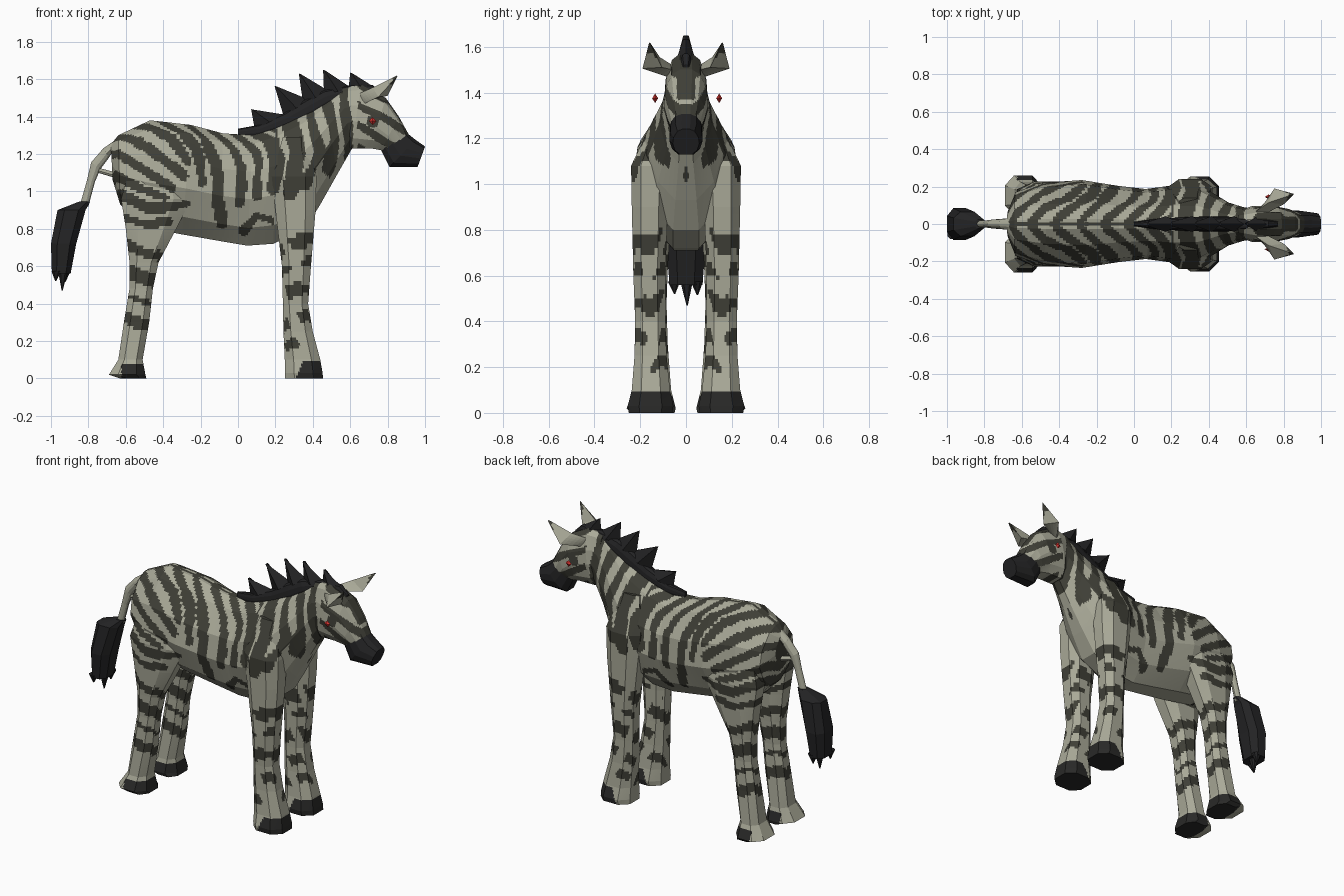
import bpy, bmesh, math
from mathutils import Vector

# colours
def mat(name, r, g, b):
    m = bpy.data.materials.new(name)
    m.diffuse_color = (r, g, b, 1)
    return m

MATS = [mat("pale_coat", 0.40, 0.40, 0.315), mat("dark_stripe", 0.050, 0.050, 0.038),
        mat("black_hair", 0.017, 0.017, 0.018), mat("hoof_grey", 0.022, 0.022, 0.021),
        mat("red_eye", 0.70, 0.035, 0.03)]
COAT, STRIPE, HAIR, HOOF, EYE = range(5)

# painted strokes on the flank: half width, then x, z points
STROKES = [
    (0.027, -0.33, 1.37, -0.22, 1.22, -0.19, 1.05), (0.028, -0.50, 1.37, -0.36, 1.28, -0.27, 1.16),
    (0.028, -0.60, 1.31, -0.44, 1.21, -0.29, 1.09), (0.026, -0.66, 1.21, -0.52, 1.12, -0.36, 1.02),
    (0.024, -0.66, 1.09, -0.52, 1.02, -0.39, 0.97), (0.026, -0.63, 0.98, -0.47, 0.91, -0.28, 0.93),
    (0.024, -0.60, 0.86, -0.48, 0.82, -0.38, 0.84), (0.030, -0.20, 1.35, -0.12, 1.15, -0.09, 0.83),
    (0.027, -0.07, 1.32, 0.02, 1.13, 0.01, 0.93), (0.025, 0.06, 1.31, 0.11, 1.15, 0.10, 0.98),
    (0.022, 0.03, 0.79, 0.10, 0.87, 0.19, 0.84), (0.040, 0.17, 1.32, 0.21, 1.18, 0.19, 1.02),
    (0.045, 0.27, 1.39, 0.32, 1.20, 0.28, 0.99), (0.027, 0.38, 1.43, 0.44, 1.22, 0.36, 1.04),
    (0.027, 0.47, 1.50, 0.52, 1.27, 0.47, 1.12), (0.027, 0.56, 1.57, 0.58, 1.38, 0.59, 1.24)]

def wave(p):
    return math.sin(2 * math.pi * p)

def seg_dist(px, pz, ax, az, bx, bz):
    dx, dz = bx - ax, bz - az
    t = max(0, min(1, ((px - ax) * dx + (pz - az) * dz) / (dx * dx + dz * dz)))
    return math.hypot(px - ax - t * dx, pz - az - t * dz)

def on_stroke(x, z):
    rough = 0.006 * wave(4 * z + 3 * x)
    return any(min(seg_dist(x, z, *s[1:5]), seg_dist(x, z, *s[3:7])) < s[0] + rough
               for s in STROKES)

# coat pattern over the whole animal
def coat(c):
    x, y, z = c
    a = abs(y)
    wob = 0.10 * math.sin(9 * z + 5 * x) + 0.05 * math.sin(23 * z - 11 * x)
    if z < 0.80 and -0.33 < x < 0.19:                     # plain belly
        return STRIPE if on_stroke(x, z) and a > 0.1 else COAT
    if x < -0.3 and z < 0.77:                             # hind leg bands
        if z < 0.075 and x > -0.625:
            return HOOF
        h = z + 0.35 * (x + 0.52) + 0.02 * wave(a * 9)
        bands = ((0.67, 0.03), (0.53, 0.04), (0.40, 0.015), (0.28, 0.035))
        return STRIPE if any(abs(h - m) < w for m, w in bands) else COAT
    if x > 0.19 and z < 0.86:                             # front leg bands
        if z < 0.09 and x > 0.31 + 0.4 * z:
            return HOOF
        h = z - 0.4 * (x - 0.32) + 0.02 * wave(a * 8)
        bands = ((0.71, 0.045), (0.59, 0.02), (0.46, 0.04), (0.30, 0.033), (0.18, 0.03))
        patch = wave(x * 5 + a * 6 + z * 3) > -0.45
        return STRIPE if patch and any(abs(h - m) < w for m, w in bands) else COAT
    if x > 0.64 and z > 1.2:                              # face
        if math.hypot(x - 0.72, z - 1.375) < 0.035:
            return STRIPE
        if a < 0.04 and 1.37 < z < 1.51:
            return STRIPE
        return STRIPE if wave((z + 0.55 * x) / 0.105 + wob) > 0.3 else COAT
    if a < 0.010 and z > 1.2 and x < 0.3:                 # line along the spine
        return STRIPE
    inset = max(0, 0.12 - a)                              # chevrons over back and chest
    if x < 0.2:
        x += 0.8 * inset
    elif z < 1.25:
        z += 0.8 * inset
    return STRIPE if on_stroke(x, z) else COAT

def finish(name, bm, rule):
    bmesh.ops.recalc_face_normals(bm, faces=bm.faces)
    for f in bm.faces:
        f.material_index = rule(f.calc_center_median()) if callable(rule) else rule
    me = bpy.data.meshes.new(name)
    bm.to_mesh(me)
    bm.free()
    for m in MATS:
        me.materials.append(m)
    ob = bpy.data.objects.new(name, me)
    bpy.context.collection.objects.link(ob)
    return ob

# skin a row of rings, optionally refined so the stripes can be cut into it
def skin(name, rings, rule, cuts=0):
    bm = bmesh.new()
    vs = [[bm.verts.new(p) for p in r] for r in rings]
    n = len(vs[0])
    for r, q in zip(vs, vs[1:]):
        for i in range(n):
            j = (i + 1) % n
            bm.faces.new((r[i], r[j], q[j], q[i]))
    bm.faces.new(vs[0])
    bm.faces.new(vs[-1])
    if cuts:
        bmesh.ops.subdivide_edges(bm, edges=bm.edges[:], cuts=cuts, use_grid_fill=True)
    return finish(name, bm, rule)

# body cross-section between a spine point and a belly point
SHAPE = [(0.0, 0.12), (0.08, 0.48), (0.33, 0.90), (0.58, 1.0), (0.84, 0.74), (1.0, 0.28)]
def hoop(xt, zt, xb, zb, w, box=1):
    t, b = Vector((xt, 0, zt)), Vector((xb, 0, zb))
    half = [(t.lerp(b, k), w * s ** box) for k, s in SHAPE]
    return [p + Vector((0, y, 0)) for p, y in half] + \
           [p - Vector((0, y, 0)) for p, y in reversed(half)]

# level eight-sided ring
def slab(z, x0, x1, y0, y1, s=1):
    cx, cy, hx, hy = (x0 + x1) / 2, (y0 + y1) / 2, (x1 - x0) / 2, (y1 - y0) / 2
    k = 0.5
    pts = [(1, -k), (1, k), (k, 1), (-k, 1), (-1, k), (-1, -k), (-k, -1), (k, -1)]
    return [Vector((cx + hx * a, s * (cy + hy * b), z)) for a, b in pts]

# torso and neck
skin("torso", [hoop(*r) for r in (
    (-0.68, 1.25, -0.67, 1.06, 0.07), (-0.64, 1.30, -0.63, 0.93, 0.17),
    (-0.47, 1.38, -0.51, 0.81, 0.22), (-0.25, 1.355, -0.30, 0.77, 0.235),
    (-0.08, 1.31, -0.10, 0.735, 0.205), (0.08, 1.30, 0.05, 0.71, 0.187),
    (0.20, 1.34, 0.19, 0.72, 0.205), (0.34, 1.41, 0.36, 0.80, 0.20),
    (0.40, 1.44, 0.44, 0.93, 0.165), (0.47, 1.49, 0.53, 1.09, 0.115),
    (0.55, 1.55, 0.61, 1.23, 0.09), (0.63, 1.56, 0.66, 1.26, 0.08))], coat, 11)

# head and muzzle
skin("head", [hoop(*r, 0.6) for r in (
    (0.56, 1.555, 0.56, 1.28, 0.07), (0.66, 1.57, 0.605, 1.23, 0.095),
    (0.79, 1.50, 0.71, 1.23, 0.097), (0.86, 1.40, 0.765, 1.22, 0.085),
    (0.915, 1.30, 0.79, 1.21, 0.066))], coat, 9)
skin("muzzle", [hoop(*r, 0.6) for r in (
    (0.90, 1.315, 0.765, 1.22, 0.069), (0.95, 1.275, 0.81, 1.13, 0.073),
    (1.0, 1.24, 0.96, 1.13, 0.058))], HAIR)

HIND = ((1.12, -0.58, -0.30, 0.06, 0.20), (0.96, -0.625, -0.25, 0.06, 0.228),
        (0.80, -0.60, -0.33, 0.07, 0.222), (0.62, -0.58, -0.425, 0.08, 0.21),
        (0.48, -0.58, -0.455, 0.085, 0.205), (0.30, -0.61, -0.475, 0.08, 0.21),
        (0.10, -0.64, -0.51, 0.065, 0.225), (0.02, -0.69, -0.495, 0.045, 0.26),
        (0.0, -0.63, -0.49, 0.05, 0.24))
FORE = ((1.29, 0.24, 0.36, 0.07, 0.14), (1.08, 0.18, 0.42, 0.07, 0.24),
        (0.90, 0.20, 0.415, 0.08, 0.237), (0.60, 0.235, 0.39, 0.09, 0.23),
        (0.40, 0.24, 0.375, 0.09, 0.222), (0.25, 0.243, 0.40, 0.085, 0.225),
        (0.10, 0.25, 0.44, 0.07, 0.237), (0.03, 0.25, 0.452, 0.055, 0.255),
        (0.0, 0.25, 0.455, 0.06, 0.25))

for side, s in (("left", 1), ("right", -1)):
    # legs with hooves
    skin("hind_leg_" + side, [slab(*r, s) for r in HIND], coat, 9)
    skin("front_leg_" + side, [slab(*r, s) for r in FORE], coat, 9)

    # ear: folded kite with a dark tip
    def ring(*pts):
        return [Vector((x, s * y, z)) for x, y, z in pts]
    skin("ear_" + side, [
        ring((0.64, 0.06, 1.52), (0.68, 0.085, 1.47), (0.71, 0.06, 1.50)),
        ring((0.72, 0.115, 1.555), (0.75, 0.19, 1.505), (0.80, 0.105, 1.51)),
        ring((0.85, 0.158, 1.62), (0.852, 0.162, 1.615), (0.852, 0.156, 1.615))],
        lambda c: STRIPE if c.x > 0.82 else COAT, 4)

    # eye: small diamond
    bm = bmesh.new()
    bmesh.ops.create_uvsphere(bm, u_segments=4, v_segments=2, radius=1)
    for v in bm.verts:
        v.co = Vector((0.72 + 0.021 * v.co.x, 0.005 + s * 0.14 + 0.013 * v.co.y,
                       1.375 + 0.021 * v.co.z))
    finish("eye_" + side, bm, EYE)

# mane: low ridge carrying five swept-back teeth
skin("mane_ridge", [hoop(*r, 0.5) for r in (
    (0.0, 1.335, 0.0, 1.28, 0.012), (0.11, 1.355, 0.13, 1.29, 0.028),
    (0.25, 1.42, 0.28, 1.33, 0.036), (0.36, 1.49, 0.40, 1.38, 0.040),
    (0.46, 1.54, 0.49, 1.44, 0.040), (0.59, 1.565, 0.60, 1.50, 0.036),
    (0.72, 1.57, 0.72, 1.50, 0.022), (0.77, 1.52, 0.77, 1.49, 0.014))], HAIR)
TEETH = ((0.09, 1.33, 0.25, 1.41, 0.07, 1.44), (0.245, 1.40, 0.38, 1.49, 0.195, 1.565),
         (0.35, 1.46, 0.48, 1.54, 0.325, 1.63), (0.46, 1.52, 0.61, 1.55, 0.455, 1.65),
         (0.59, 1.54, 0.74, 1.55, 0.60, 1.635))
for i, (bx, bz, fx, fz, tx, tz) in enumerate(TEETH):
    def blade(x0, z0, x1, z1, t):
        return [Vector(p) for p in ((x0, 0, z0), ((x0 + x1) / 2, t, (z0 + z1) / 2),
                                    (x1, 0, z1), ((x0 + x1) / 2, -t, (z0 + z1) / 2))]
    skin("mane_tooth_%d" % (i + 1), [blade(bx, bz, fx, fz, 0.042),
                                     blade(tx, tz, tx + 0.012, tz - 0.004, 0.012)], HAIR)

# tail: two roots joining into a strand
skin("tail_strand", [hoop(*r) for r in (
    (-0.62, 1.30, -0.65, 1.24, 0.035), (-0.72, 1.23, -0.69, 1.18, 0.028),
    (-0.785, 1.155, -0.735, 1.12, 0.024), (-0.81, 1.05, -0.765, 1.05, 0.02),
    (-0.85, 0.91, -0.80, 0.92, 0.02))], COAT)
skin("tail_root", [hoop(*r) for r in (
    (-0.76, 1.13, -0.75, 1.10, 0.015), (-0.65, 1.10, -0.65, 1.07, 0.015))], COAT)

# tail tuft with ragged ends
skin("tail_tuft", [slab(*r) for r in (
    (0.945, -0.85, -0.79, -0.025, 0.025), (0.90, -0.965, -0.815, -0.065, 0.065),
    (0.72, -1.0, -0.865, -0.085, 0.085), (0.56, -0.995, -0.895, -0.072, 0.072))], HAIR)
for i, (x, y, z) in enumerate(((-0.94, 0.005, 0.47), (-0.925, 0.05, 0.515), (-0.975, -0.05, 0.52))):
    skin("tuft_end_%d" % (i + 1), [slab(0.575, x - 0.022, x + 0.03, y - 0.03, y + 0.025),
                                   slab(z, x - 0.003, x + 0.003, y - 0.003, y + 0.003)], HAIR)
